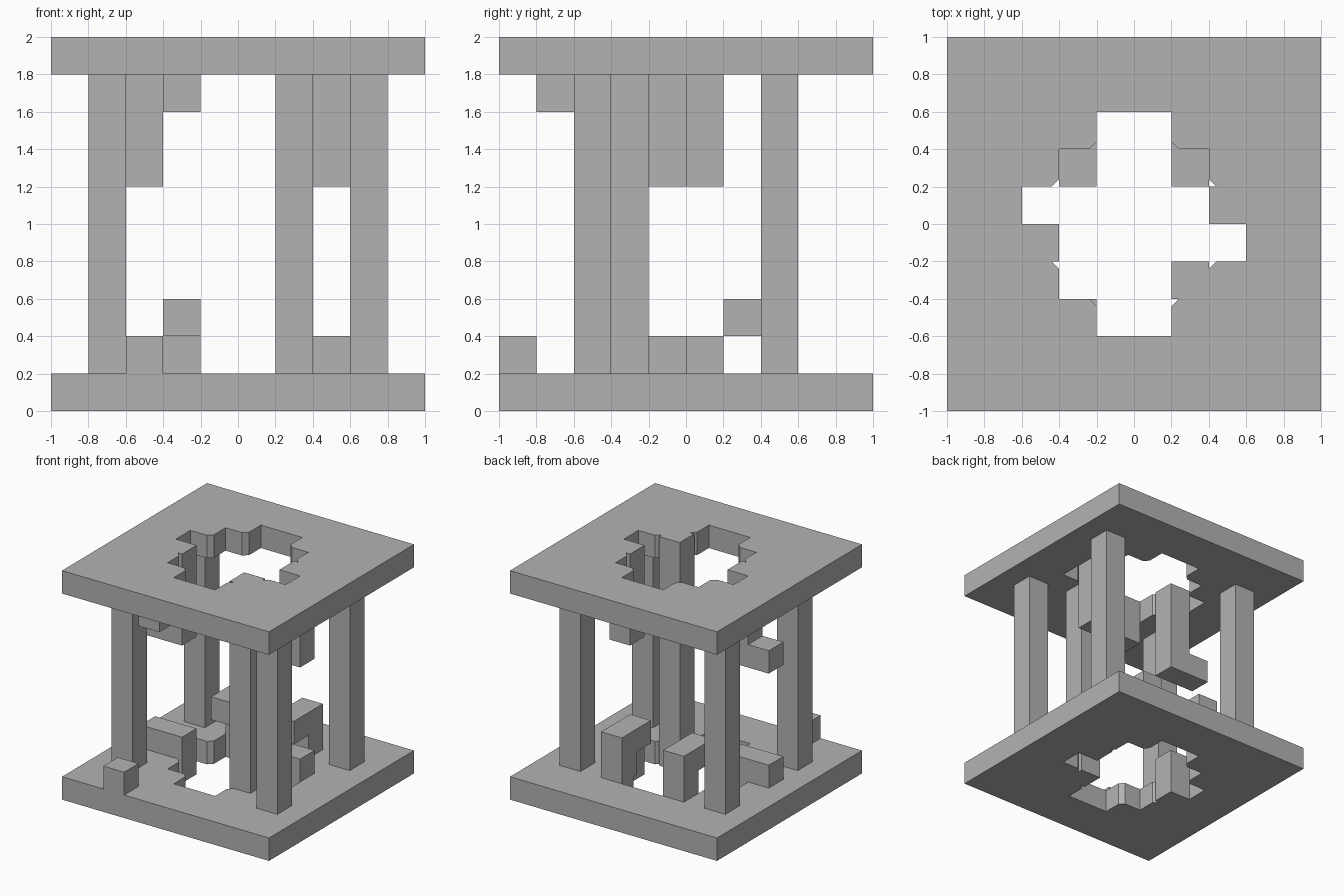
import bpy, bmesh

if "Cube" in bpy.data.objects:
    bpy.data.objects.remove(bpy.data.objects["Cube"])

T = 0.2  # slab thickness and block unit
grey = bpy.data.materials.new("dark_grey")
grey.diffuse_color = (.45, .45, .45, 1)
grey.use_nodes = True
grey.node_tree.nodes["Principled BSDF"].inputs["Base Color"].default_value = grey.diffuse_color


def finish(bm, name):
    bmesh.ops.recalc_face_normals(bm, faces=bm.faces[:])
    mesh = bpy.data.meshes.new(name)
    bm.to_mesh(mesh)
    bm.free()
    mesh.materials.append(grey)
    obj = bpy.data.objects.new(name, mesh)
    bpy.context.collection.objects.link(obj)
    return obj


def prism(name, loops, z0, z1):
    """Extrude an outline (with optional holes) from z0 to z1."""
    bm = bmesh.new()
    edges = []
    for pts in loops:
        vs = [bm.verts.new((x, y, z0)) for x, y in pts]
        edges += [bm.edges.new((vs[i - 1], vs[i])) for i in range(len(vs))]
    bmesh.ops.triangle_fill(bm, edges=edges, use_beauty=True, use_dissolve=False)
    ext = bmesh.ops.extrude_face_region(bm, geom=bm.faces[:], use_keep_orig=True)
    verts = [g for g in ext["geom"] if isinstance(g, bmesh.types.BMVert)]
    bmesh.ops.translate(bm, verts=verts, vec=(0, 0, z1 - z0))
    return finish(bm, name)


def box(name, x, y, z):
    """Box from (min, max) ranges."""
    bm = bmesh.new()
    bmesh.ops.create_cube(bm, size=1)
    for v in bm.verts:
        v.co = [r[0] if c < 0 else r[1] for c, r in zip(v.co, (x, y, z))]
    return finish(bm, name)


# Slabs with a stepped opening; the small nicks are bevelled step corners
square = [(-1, -1), (1, -1), (1, 1), (-1, 1)]
opening = [
    (.6, -.2), (.6, 0), (.4, 0), (.4, .2), (.44, .2), (.4, .24), (.4, .4),
    (.24, .4), (.2, .44), (.2, .6), (-.2, .6), (-.2, .44), (-.24, .4),
    (-.4, .4), (-.4, .24), (-.44, .2), (-.6, .2), (-.6, 0), (-.4, 0),
    (-.4, -.2), (-.44, -.2), (-.4, -.24), (-.4, -.4), (-.24, -.4),
    (-.2, -.44), (-.2, -.6), (.2, -.6), (.2, -.44), (.24, -.4), (.2, -.4),
    (.2, -.2), (.4, -.2), (.4, -.24), (.44, -.2)]
prism("bottom_slab", [square, opening], 0, T)
prism("top_slab", [square, opening], 2 - T, 2)

# Four corner columns and one inner column
for sx, nx in ((-1, "left"), (1, "right")):
    for sy, ny in ((-1, "front"), (1, "back")):
        box(f"column_{ny}_{nx}", sorted((.6 * sx, .8 * sx)),
            sorted((.4 * sy, .6 * sy)), (T, 2 - T))
box("inner_column", (.2, .4), (-.4, -.2), (T, 2 - T))

# Back brackets: post with an arm reaching over the opening
for sx, nx in ((-1, "left"), (1, "right")):
    xr = sorted((.2 * sx, .4 * sx))
    box(f"bracket_post_{nx}", xr, (.4, .6), (.2, .6))
    box(f"bracket_arm_{nx}", xr, (.2, .4), (.4, .6))

# Low blocks on the bottom slab
box("low_bar_left", (-.8, -.4), (-.2, 0), (.2, .4))
box("low_block_right", (.4, .6), (0, .2), (.2, .4))
box("low_block_front", (-.6, -.4), (-1, -.8), (.2, .4))

# Blocks hanging from the top slab
box("hanging_post_left", (-.6, -.4), (-.2, 0), (1.2, 1.8))
box("hanging_foot_left", (-.8, -.6), (-.2, 0), (1.2, 1.4))
box("hanging_post_right", (.4, .6), (0, .2), (1.2, 1.8))
box("hanging_bar_front", (-.4, -.2), (-.8, -.4), (1.6, 1.8))
